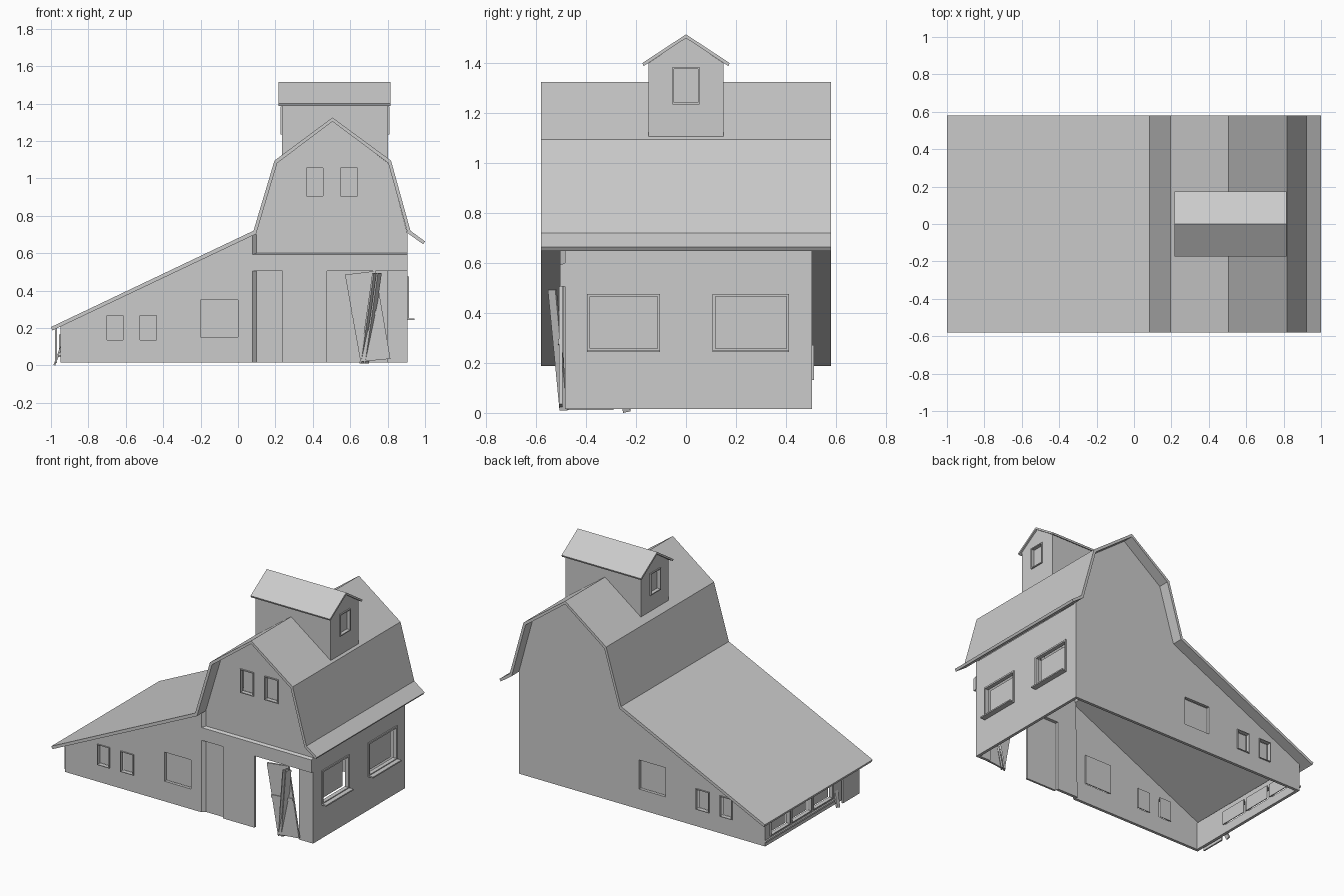
import bpy, bmesh
from mathutils import Matrix, Euler, Vector

cube = bpy.data.objects.get("Cube")
if cube:
    bpy.data.objects.remove(cube, do_unlink=True)

grey = bpy.data.materials.new("plain grey")
grey.use_nodes = True
grey.diffuse_color = (0.6, 0.6, 0.6, 1)
grey.node_tree.nodes["Principled BSDF"].inputs["Base Color"].default_value = (0.6, 0.6, 0.6, 1)

# Axes maps: outline (u, v) and depth d to world
MAPS = {
    "x": lambda u, v, d: (d, u, v),
    "y": lambda u, v, d: (u, d, v),
    "z": lambda u, v, d: (u, v, d),
}


def finish(name, bm):
    bmesh.ops.recalc_face_normals(bm, faces=bm.faces)
    mesh = bpy.data.meshes.new(name)
    bm.to_mesh(mesh)
    bm.free()
    mesh.materials.append(grey)
    obj = bpy.data.objects.new(name, mesh)
    bpy.context.collection.objects.link(obj)
    return obj


def slab(name, axis, outline, d0, d1, holes=()):
    """Flat outline with holes, extruded along an axis from d0 to d1."""
    bm = bmesh.new()
    edges = []
    for loop in [outline, *holes]:
        vs = [bm.verts.new((u, v, d0)) for u, v in loop]
        edges += [bm.edges.new((a, b)) for a, b in zip(vs, vs[1:] + vs[:1])]
    bmesh.ops.triangle_fill(bm, edges=edges, use_beauty=True, normal=(0, 0, 1))
    out = bmesh.ops.extrude_face_region(bm, geom=bm.faces[:])
    for v in out["geom"]:
        if isinstance(v, bmesh.types.BMVert):
            v.co.z = d1
    for v in bm.verts:
        v.co = MAPS[axis](*v.co)
    return finish(name, bm)


def rect(u0, u1, v0, v1, grow=0):
    return [(u0 - grow, v0 - grow), (u1 + grow, v0 - grow),
            (u1 + grow, v1 + grow), (u0 - grow, v1 + grow)]


def board(name, centre, size, rotation=(0, 0, 0)):
    bm = bmesh.new()
    bmesh.ops.create_cube(bm, size=1)
    turn = Euler(rotation).to_matrix().to_4x4()
    bm.transform(Matrix.Translation(Vector(centre)) @ turn @ Matrix.Diagonal((*size, 1)))
    return finish(name, bm)


def window(name, axis, box, face, out, depth, trim):
    """Trim around an opening plus a pane set back inside it."""
    if trim:
        slab(name + "_frame", axis, rect(*box, trim), face - out * 0.004,
             face + out * 0.008, [rect(*box)])
    back = face - out * depth
    slab(name + "_pane", axis, rect(*box, 0.004), back, back - out * 0.006)


BASE = 0.015
GABLE = [(0.905, 0.708), (0.805, 1.08), (0.505, 1.306), (0.207, 1.08), (0.093, 0.705)]

# Main roof: gambrel with a long lean-to slope on one side
roof_top = [(-1, 0.205), (0.083, 0.72), (0.195, 1.095), (0.505, 1.325),
            (0.818, 1.095), (0.922, 0.72), (1, 0.663)]
roof_under = [(0.99, 0.648), (0.907, 0.707), (0.803, 1.082), (0.505, 1.304),
              (0.21, 1.082), (0.097, 0.703), (-0.992, 0.187)]
slab("main_roof", "y", roof_top + roof_under, -0.58, 0.58)

# Front walls
small = [(-0.70, -0.615, 0.135, 0.268), (-0.525, -0.435, 0.135, 0.268)]
large = (-0.2, 0.0, 0.152, 0.35)
lean_windows = small + [large]
lean_holes = [rect(*w) for w in lean_windows]
slab("lean_to_front_wall", "y",
     [(-0.95, BASE), (0.078, BASE), (0.078, 0.7), (-0.95, 0.21)],
     -0.505, -0.485, lean_holes)
slab("corner_return", "z", [(0.078, -0.505), (0.1, -0.485), (0.078, -0.485)], BASE, 0.7)

gable_windows = [(0.365, 0.455, 0.905, 1.055), (0.548, 0.64, 0.905, 1.055)]
doorway = [(0.078, BASE), (0.24, BASE), (0.24, 0.505), (0.8, 0.505), (0.8, BASE), (0.905, BASE)]
slab("barn_front_wall", "y", doorway + GABLE, -0.485, -0.465,
     [rect(*w) for w in gable_windows])
slab("door_beam", "x", [(-0.505, 0.505), (-0.48, 0.505), (-0.48, 0.602), (-0.505, 0.592)],
     0.078, 0.907)

# Back wall, one flat surface
slab("back_wall", "y", [(-0.95, BASE), (0.905, BASE)] + GABLE + [(-0.95, 0.206)],
     0.505, 0.485, lean_holes)

# Front and back windows
for i, w in enumerate(lean_windows):
    for side, out in (("front", -1), ("back", 1)):
        window(f"lean_to_{side}_window_{i}", "y", w, 0.505 * out, out, 0.028,
               0.004 if w in small else 0)
for i, w in enumerate(gable_windows):
    window(f"gable_window_{i}", "y", w, -0.485, -1, 0.028, 0.006)

# Barn side wall with two big framed windows
side_windows = [(-0.385, -0.115, 0.258, 0.465), (0.118, 0.402, 0.258, 0.465)]
slab("barn_side_wall", "x", rect(-0.485, 0.505, BASE, 0.705), 0.905, 0.885,
     [rect(*w) for w in side_windows])
for i, w in enumerate(side_windows):
    window(f"side_window_{i}", "x", w, 0.905, 1, 0.04, 0.011)
    slab(f"side_sill_{i}", "x", rect(w[0] - 0.011, w[1] + 0.011, 0.243, 0.252), 0.9, 0.943)

# Low outer wall of the lean-to with a row of openings
low_windows = [(y, y + 0.2, 0.075, 0.16) for y in (-0.21, 0.02, 0.25)]
slab("lean_to_low_wall", "x", rect(-0.505, 0.505, BASE, 0.208), -0.95, -0.93,
     [rect(*w) for w in low_windows])
for i, w in enumerate(low_windows):
    window(f"low_window_{i}", "x", w, -0.95, -1, 0.03, 0.006)
board("low_rail", (-0.955, 0.13, 0.05), (0.012, 0.75, 0.012))
board("low_hatch", (-0.974, -0.38, 0.105), (0.01, 0.18, 0.185))
board("low_loose_plank", (-0.962, -0.25, 0.055), (0.01, 0.03, 0.11), (0.25, 0.35, 0))

# Barn doors: one shut, one fallen askew with a loose plank
board("shut_door", (0.357, -0.495, 0.26), (0.237, 0.014, 0.49))
slab("askew_door", "y", [(0.655, 0.02), (0.815, 0.035), (0.735, 0.505), (0.572, 0.485)],
     -0.508, -0.495)
slab("askew_door_brace", "y", [(0.61, 0.26), (0.772, 0.275), (0.77, 0.295), (0.607, 0.28)],
     -0.513, -0.505)
for i in range(2):
    board(f"loose_plank_{i}", (0.698 + 0.022 * i, -0.512, 0.252), (0.01, 0.036, 0.49),
          (0, 0.17, -0.6))

# Cupola on the ridge
slab("cupola_body", "x", [(-0.15, 1.09), (0.15, 1.09), (0.15, 1.4), (0, 1.502), (-0.15, 1.4)],
     0.255, 0.785)
slab("cupola_roof", "x", [(-0.175, 1.4), (0, 1.515), (0.175, 1.4),
                          (0.17, 1.388), (0, 1.5), (-0.17, 1.388)], 0.217, 0.815)
cupola_box = (-0.048, 0.048, 1.242, 1.377)
for side, face, out in (("left", 0.803, 1), ("right", 0.235, -1)):
    slab(f"cupola_{side}_wall", "x",
         [(-0.15, 1.09), (0.15, 1.09), (0.15, 1.4), (0, 1.502), (-0.15, 1.4)],
         face, face - out * 0.02, [rect(*cupola_box)])
    window(f"cupola_{side}_window", "x", cupola_box, face, out, 0.016, 0.007)
